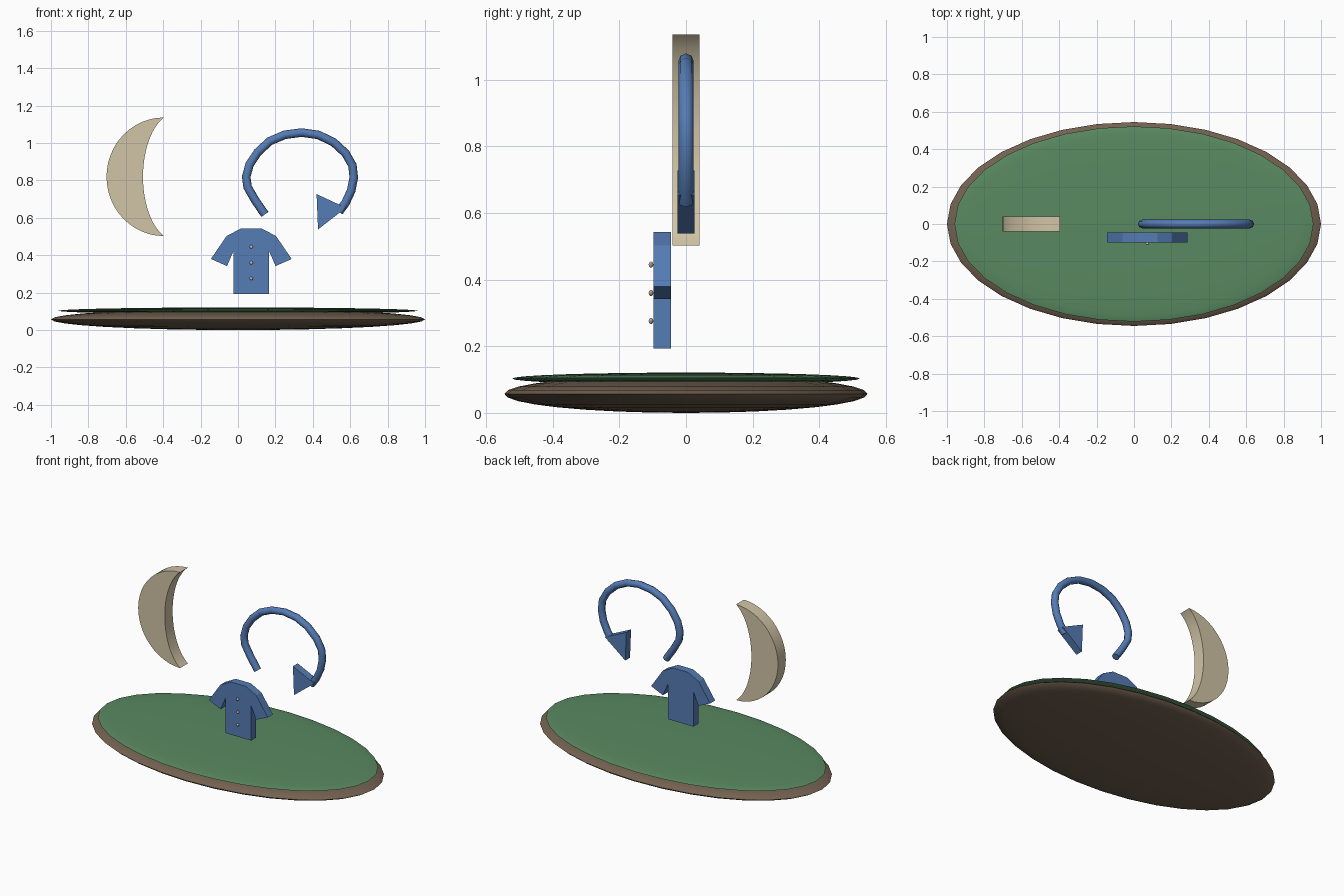
import bpy, bmesh
from math import sin, cos, pi, radians

if "Cube" in bpy.data.objects:
    bpy.data.objects.remove(bpy.data.objects["Cube"])


def material(name, rgb):
    m = bpy.data.materials.new(name)
    m.diffuse_color = (*rgb, 1)
    m.use_nodes = True
    m.node_tree.nodes["Principled BSDF"].inputs["Base Color"].default_value = m.diffuse_color
    return m


BLUE = material("blue", (0.09, 0.20, 0.46))
GREEN = material("green", (0.10, 0.25, 0.12))
BROWN = material("brown", (0.17, 0.12, 0.08))
CREAM = material("cream", (0.64, 0.55, 0.38))


def smooth(ob, angle=30):
    bpy.ops.object.select_all(action='DESELECT')
    ob.select_set(True)
    bpy.context.view_layer.objects.active = ob
    bpy.ops.object.shade_smooth_by_angle(angle=radians(angle))


def ellipsoid(name, loc, size, mat, segments=32, rings=16):
    me = bpy.data.meshes.new(name)
    bm = bmesh.new()
    bmesh.ops.create_uvsphere(bm, u_segments=segments, v_segments=rings, radius=1)
    bmesh.ops.scale(bm, vec=size, verts=bm.verts)
    bmesh.ops.translate(bm, vec=loc, verts=bm.verts)
    bm.to_mesh(me)
    bm.free()
    me.materials.append(mat)
    ob = bpy.data.objects.new(name, me)
    bpy.context.collection.objects.link(ob)
    smooth(ob)
    return ob


def prism(name, outline, y0, y1, mat):
    """Extrude an (x, z) outline along y."""
    me = bpy.data.meshes.new(name)
    bm = bmesh.new()
    face = bm.faces.new([bm.verts.new((x, y0, z)) for x, z in outline])
    ext = bmesh.ops.extrude_face_region(bm, geom=[face], use_keep_orig=True)
    moved = [v for v in ext["geom"] if isinstance(v, bmesh.types.BMVert)]
    bmesh.ops.translate(bm, vec=(0, y1 - y0, 0), verts=moved)
    bmesh.ops.recalc_face_normals(bm, faces=bm.faces)
    bm.to_mesh(me)
    bm.free()
    me.materials.append(mat)
    ob = bpy.data.objects.new(name, me)
    bpy.context.collection.objects.link(ob)
    return ob


# Island: earth disc with a thin grass disc on top
ellipsoid("earth_base", (0, 0, 0.057), (1.0, 0.545, 0.057), BROWN)
ellipsoid("grass_top", (0, 0, 0.103), (0.96, 0.522, 0.018), GREEN)

# Crescent moon: half-round outside, shallower arc inside
N, T = 24, radians(68)
tip_x, mid_z, half = -0.396, 0.8195, 0.317
outer = [(tip_x - 0.307 * sin(pi * i / N), mid_z + half * cos(pi * i / N))
         for i in range(N + 1)]
inner = []
for i in range(1, N):
    t = -T + 2 * T * i / N
    inner.append((tip_x - 0.112 * (cos(t) - cos(T)) / (1 - cos(T)),
                  mid_z + half * sin(t) / sin(T)))
smooth(prism("crescent_moon", outer + inner, -0.041, 0.041, CREAM))

# Curved arrow: tube swept along a path
path = [(0.144, 0.618), (0.091, 0.695), (0.051, 0.765), (0.044, 0.82),
        (0.062, 0.885), (0.105, 0.95), (0.17, 1.01), (0.25, 1.044),
        (0.34, 1.056), (0.43, 1.043), (0.51, 1.005), (0.575, 0.945),
        (0.612, 0.88), (0.619, 0.815), (0.605, 0.745), (0.575, 0.68), (0.54, 0.632)]
cu = bpy.data.curves.new("arrow_tube", 'CURVE')
cu.dimensions = '3D'
cu.bevel_depth = 0.023
cu.bevel_resolution = 2
cu.use_fill_caps = True
sp = cu.splines.new('POLY')
sp.points.add(len(path) - 1)
for p, (x, z) in zip(sp.points, path):
    p.co = (x, 0, z, 1)
tmp = bpy.data.objects.new("arrow_path", cu)
bpy.context.collection.objects.link(tmp)
bpy.context.view_layer.update()
tube_mesh = bpy.data.meshes.new_from_object(
    tmp.evaluated_get(bpy.context.evaluated_depsgraph_get()))
bpy.data.objects.remove(tmp)
tube = bpy.data.objects.new("arrow_tube", tube_mesh)
bpy.context.collection.objects.link(tube)
tube_mesh.materials.clear()
tube_mesh.materials.append(BLUE)
smooth(tube, 50)

# Arrowhead
prism("arrow_head", [(0.420, 0.727), (0.577, 0.654), (0.428, 0.538)], -0.025, 0.025, BLUE)

# Shirt: half outline mirrored about its centre line
cx = 0.071
side = [(0.055, 0.543), (0.132, 0.503), (0.216, 0.38), (0.130, 0.342),
        (0.094, 0.425), (0.094, 0.194)]
shirt = [(cx + x, z) for x, z in side] + [(cx - x, z) for x, z in reversed(side)]
prism("shirt", shirt, -0.098, -0.045, BLUE)

# Buttons down the shirt front
for i, z in enumerate((0.445, 0.36, 0.276)):
    ellipsoid(f"button_{i + 1}", (cx, -0.105, z), (0.009, 0.007, 0.009), CREAM, 12, 8)
